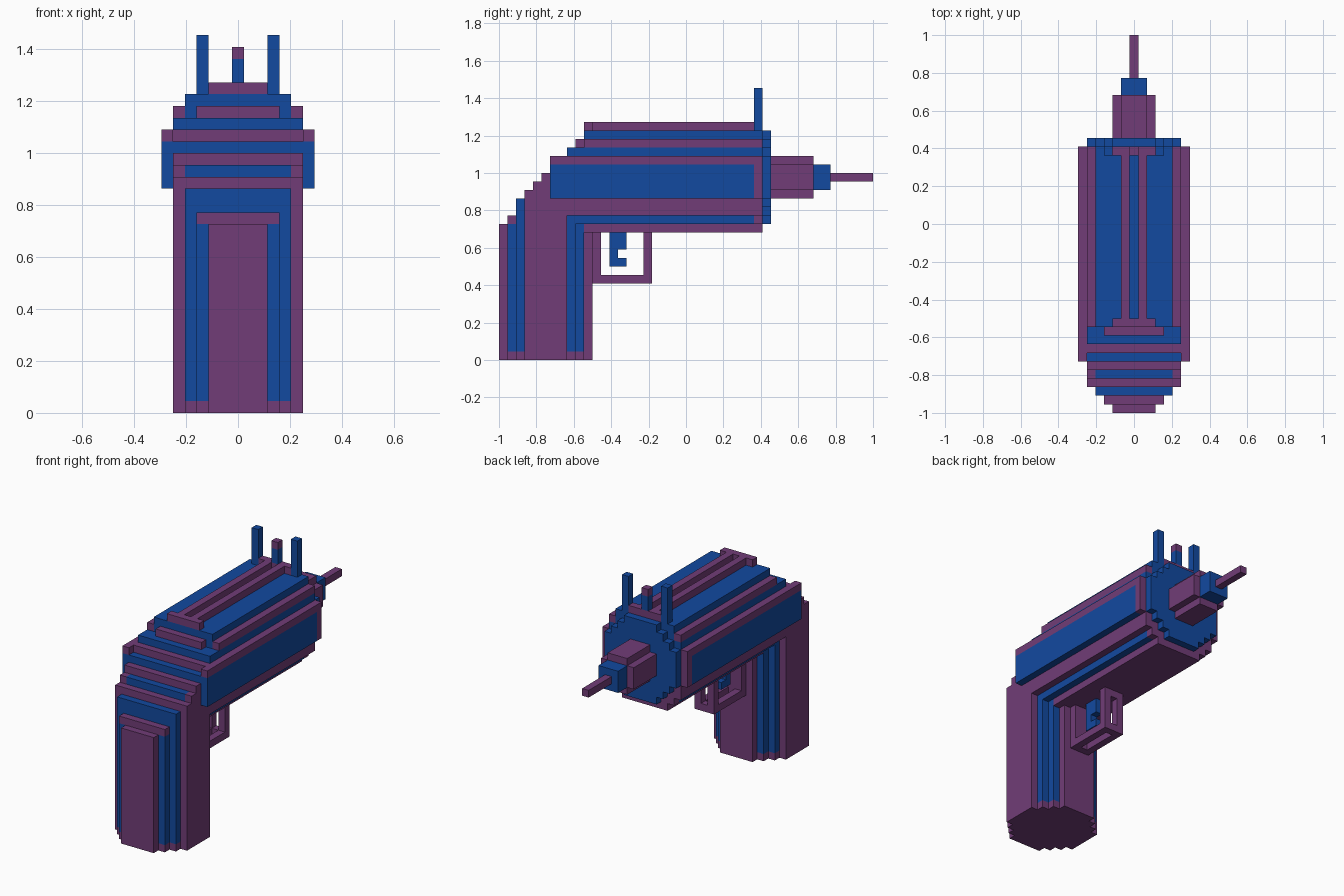
import bpy, bmesh

U = 2 / 44  # size of one block

cube = bpy.data.objects.get("Cube")
if cube:
    bpy.data.objects.remove(cube, do_unlink=True)


def material(name, rgb):
    m = bpy.data.materials.new(name)
    m.use_nodes = True
    m.diffuse_color = (*rgb, 1)
    bsdf = next(n for n in m.node_tree.nodes if n.type == 'BSDF_PRINCIPLED')
    bsdf.inputs["Base Color"].default_value = (*rgb, 1)
    return m


PURPLE = material("plum purple", (0.165, 0.046, 0.185))
BLUE = material("royal blue", (0.006, 0.067, 0.35))


def add_box(bm, x0, x1, j0, j1, k0, k1):
    """Box in block units: x from the centre, j from the front, k from the ground."""
    verts = bmesh.ops.create_cube(bm, size=1)["verts"]
    for v in verts:
        v.co.x = (x1 if v.co.x > 0 else x0) * U
        v.co.y = -1 + (j1 if v.co.y > 0 else j0) * U
        v.co.z = (k1 if v.co.z > 0 else k0) * U


def part(name, mat, *boxes):
    """Each box is (half width, j0, j1, k0, k1), or (x0, x1, j0, j1, k0, k1) mirrored in x."""
    bm = bmesh.new()
    for b in boxes:
        if len(b) == 5:
            add_box(bm, -b[0], b[0], *b[1:])
        else:
            add_box(bm, *b)
            add_box(bm, -b[1], -b[0], *b[2:])
    me = bpy.data.meshes.new(name)
    bm.to_mesh(me)
    bm.free()
    me.materials.append(mat)
    ob = bpy.data.objects.new(name, me)
    bpy.context.collection.objects.link(ob)
    return ob


# Grip: stepped octagonal column with blue flutes and a purple foot
part("grip_core", PURPLE, (5.5, 3, 8, 0, 17))
part("grip_front_strip", PURPLE, (2.5, 0, 1, 0, 16))
part("grip_rear_strip", PURPLE, (2.5, 10, 11, 0, 15))
part("grip_foot", PURPLE, (3.5, 1, 2, 0, 1), (4.5, 2, 3, 0, 1),
     (4.5, 8, 9, 0, 1), (3.5, 9, 10, 0, 1))
part("grip_front_flutes", BLUE, (3.5, 1, 2, 1, 16), (4.5, 2, 3, 1, 19))
part("grip_rear_flutes", BLUE, (4.5, 8, 9, 1, 16), (3.5, 9, 10, 1, 16))
part("grip_front_cap", PURPLE, (3.5, 1, 2, 16, 17))

# Stepped shoulder between grip and body
part("shoulder_steps", PURPLE, (5.5, 3, 4, 17, 20), (5.5, 4, 5, 17, 20),
     (4.5, 5.5, 4, 5, 20, 21), (5.5, 5, 6, 17, 22))
part("shoulder_inlay", BLUE, (4.5, 4, 5, 20, 21))
part("shoulder_band", BLUE, (5.5, 6, 7, 22, 23))

# Main body, stacked in layers from the bottom up
part("body_keel", PURPLE, (3.5, 10, 31, 15, 16))
part("body_lower_band", BLUE, (4.5, 8, 30, 16, 17))
part("body_lower_band_end", PURPLE, (4.5, 30, 31, 16, 17))
part("body_core", PURPLE, (5.5, 6, 31, 17, 22), (5.5, 7, 31, 22, 24))
part("body_upper_band", BLUE, (5.5, 8, 31, 24, 25))
part("body_edge_strips", PURPLE, (4.5, 5.5, 10, 31, 25, 26))
part("body_front_lip", PURPLE, (3.5, 9, 10, 25, 26))
part("body_roof", BLUE, (4.5, 10, 31, 25, 27))

# Side panels
part("side_panels", BLUE, (5.5, 6.5, 6, 30, 19, 23))
part("side_panel_frames", PURPLE, (5.5, 6.5, 6, 31, 23, 24), (5.5, 6.5, 30, 31, 19, 23))

# Roof rails and sights
part("roof_rails", PURPLE, (2.5, 10, 11, 27, 28), (2.5, 30, 31, 27, 28),
     (0.5, 1.5, 11, 30, 27, 28))
part("side_sights", BLUE, (2.5, 3.5, 30, 31, 27, 32))
part("centre_sight", BLUE, (0.5, 30, 31, 28, 30))
part("centre_sight_tip", PURPLE, (0.5, 30, 31, 30, 31))

# Round end plate made of stepped rows
rows = [(2.5, 16, 17), (3.5, 17, 18), (4.5, 18, 19), (5.5, 19, 24),
        (4.5, 24, 25), (3.5, 25, 26), (2.5, 26, 27)]
part("end_plate", BLUE, *[(w, 31, 32, a, b) for w, a, b in rows])

# Barrel
part("barrel", PURPLE, (1.5, 32, 37, 19, 24), (1.5, 2.5, 32, 37, 20, 23))
part("barrel_collar", BLUE, (1.5, 37, 39, 20, 23))
part("barrel_tip", PURPLE, (0.5, 39, 44, 21, 22))

# Slotted trigger guard
part("trigger_guard", PURPLE, (1.5, 11, 12, 9, 15),
     (0.5, 1.5, 12, 17, 9, 10), (0.5, 1.5, 17, 18, 10, 14),
     (1.5, 17, 18, 9, 10), (1.5, 17, 18, 14, 15))

# Hooked trigger
part("trigger", BLUE, (0.5, 13, 15, 13, 15), (0.5, 13, 14, 12, 13), (0.5, 13, 15, 11, 12))
